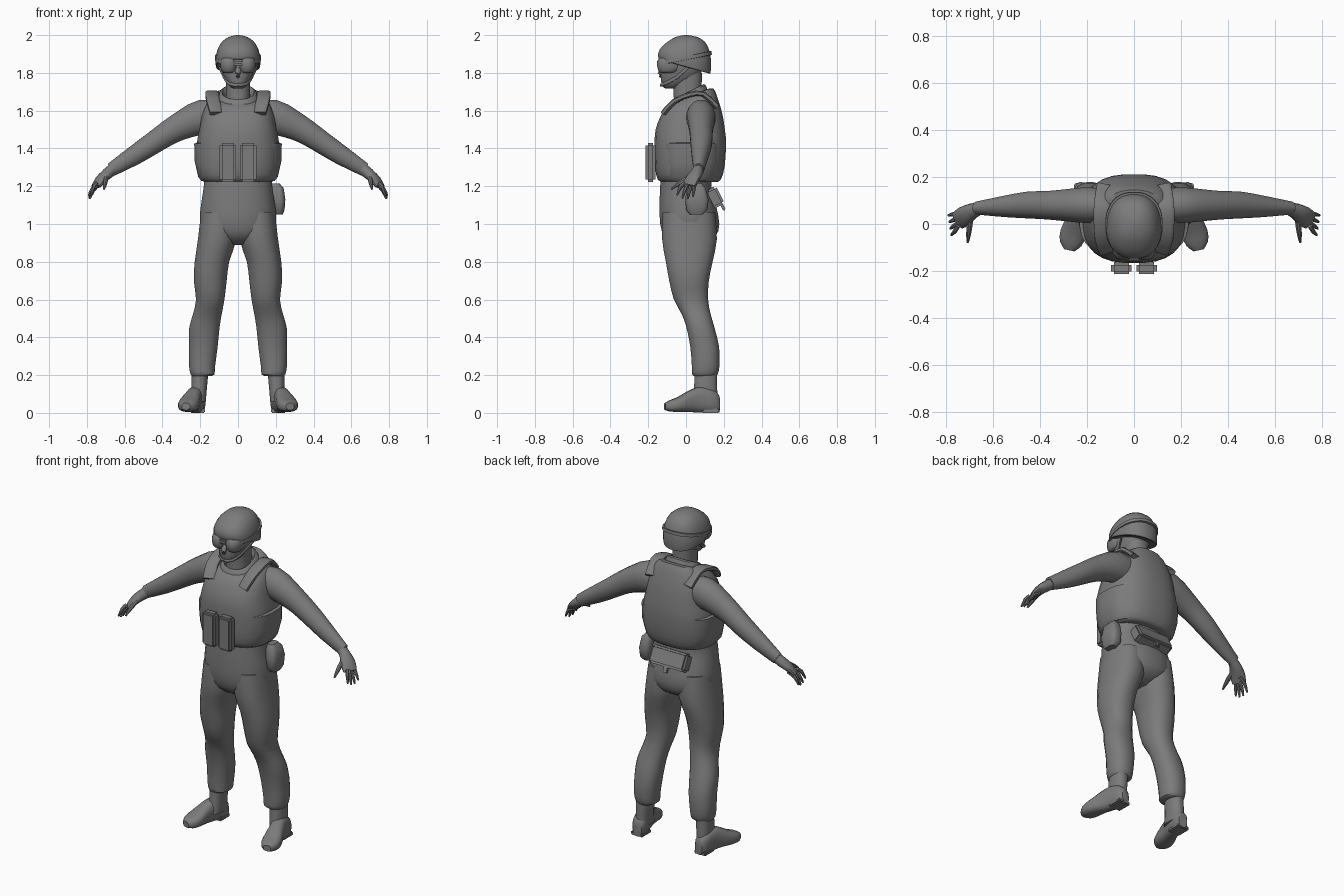
import bpy, bmesh, math
from mathutils import Vector, Matrix

grey = bpy.data.materials.new("plain_grey")
grey.diffuse_color = (0.2, 0.2, 0.2, 1)
UP = Vector((0, 0, 1))


def finish(name, bm):
    bmesh.ops.recalc_face_normals(bm, faces=bm.faces)
    me = bpy.data.meshes.new(name)
    bm.to_mesh(me)
    bm.free()
    me.materials.append(grey)
    ob = bpy.data.objects.new(name, me)
    bpy.context.collection.objects.link(ob)
    return ob


def spline(keys, steps):
    """Smoothly fill in extra sections between the given ones."""
    out = []
    for i in range(len(keys) - 1):
        a, b, c, d = (keys[min(max(i + k, 0), len(keys) - 1)] for k in (-1, 0, 1, 2))
        for s in range(steps):
            t = s / steps
            out.append(tuple(0.5 * (2 * q + (r - p) * t + (2 * p - 5 * q + 4 * r - w) * t * t
                                    + (3 * q - p - 3 * r + w) * t ** 3)
                             for p, q, r, w in zip(a, b, c, d)))
    return out + [keys[-1]]


def unit_oval(n, power):
    for i in range(n):
        a = 2 * math.pi * (i + 0.5) / n
        c, s = math.cos(a), math.sin(a)
        yield (math.copysign(abs(c) ** (2 / power), c),
               math.copysign(abs(s) ** (2 / power), s))


def skin(name, rings):
    bm = bmesh.new()
    loops = [[bm.verts.new(p) for p in r] for r in rings]
    n = len(loops[0])
    for lo, hi in zip(loops, loops[1:]):
        for i in range(n):
            bm.faces.new((lo[i], lo[(i + 1) % n], hi[(i + 1) % n], hi[i]))
    bm.faces.new(loops[0])
    bm.faces.new(loops[-1])
    return finish(name, bm)


def loft(name, keys, side=1, power=2.3, n=20, steps=2):
    """Stacked ovals: z, centre x, half width, front y, back y, slope along y."""
    rings = []
    for z, cx, hw, yf, yb, tilt in spline(keys, steps):
        yc, hy = (yf + yb) / 2, (yb - yf) / 2
        rings.append([Vector((side * (cx + hw * u), yc + hy * v, z + tilt * hy * v))
                      for u, v in unit_oval(n, power)])
    return skin(name, rings)


def tube(name, keys, side=1, power=2, n=12, steps=2, upright=False):
    """Sections along a path: x, y, z, half width, half height."""
    pts = spline(keys, steps)
    rings = []
    for i, p in enumerate(pts):
        d = Vector(pts[min(i + 1, len(pts) - 1)][:3]) - Vector(pts[max(i - 1, 0)][:3])
        if upright:
            d.z = 0
        d.normalize()
        across = UP.cross(d).normalized()
        over = d.cross(across)
        ring = [Vector(p[:3]) + across * p[3] * u + over * p[4] * v
                for u, v in unit_oval(n, power)]
        rings.append([Vector((side * q.x, q.y, q.z)) for q in ring])
    return skin(name, rings)


def block(name, centre, size, rot=0, bevel=0.012):
    bm = bmesh.new()
    bmesh.ops.create_cube(bm, size=1)
    bmesh.ops.scale(bm, vec=size, verts=bm.verts)
    bmesh.ops.bevel(bm, geom=bm.edges[:], offset=bevel, segments=2, affect='EDGES')
    bmesh.ops.transform(bm, matrix=Matrix.Translation(centre) @ Matrix.Rotation(rot, 4, 'X'),
                        verts=bm.verts)
    return finish(name, bm)


# Hips and waist
loft("hips", [(0.89, 0, 0.05, -0.06, 0.08, 0), (0.93, 0, 0.15, -0.115, 0.155, 0),
              (1.0, 0, 0.203, -0.138, 0.178, 0), (1.1, 0, 0.198, -0.142, 0.16, 0),
              (1.2, 0, 0.183, -0.138, 0.135, 0), (1.28, 0, 0.18, -0.135, 0.15, 0)])

# Padded vest with a sloping neckline, and its wider side band
loft("vest", [(1.222, 0, 0.17, -0.125, 0.165, 0), (1.235, 0, 0.198, -0.15, 0.185, 0),
              (1.30, 0, 0.218, -0.165, 0.205, 0), (1.42, 0, 0.22, -0.167, 0.213, 0),
              (1.50, 0, 0.205, -0.162, 0.207, 0), (1.58, 0, 0.19, -0.135, 0.192, 0.05),
              (1.64, 0, 0.165, -0.108, 0.168, 0.2), (1.675, 0, 0.125, -0.085, 0.145, 0.38),
              (1.675, 0, 0.09, -0.07, 0.11, 0.42)], power=2.6, n=28)
loft("vest_side_band", [(1.228, 0, 0.195, -0.12, 0.165, 0), (1.25, 0, 0.212, -0.14, 0.18, 0),
                        (1.33, 0, 0.23, -0.145, 0.195, 0), (1.425, 0, 0.233, -0.145, 0.197, 0),
                        (1.435, 0, 0.21, -0.13, 0.18, 0)], power=2.8, n=28, steps=1)

# Neck, shirt collar and head
loft("neck", [(1.58, 0, 0.075, -0.07, 0.1, 0), (1.66, 0, 0.064, -0.065, 0.085, 0.2),
              (1.80, 0, 0.066, -0.07, 0.085, 0)])
loft("collar", [(1.64, 0, 0.118, -0.095, 0.125, 0.45), (1.69, 0, 0.098, -0.08, 0.105, 0.5),
                (1.70, 0, 0.085, -0.068, 0.095, 0.5), (1.67, 0, 0.07, -0.06, 0.085, 0.5)], steps=1)
loft("head", [(1.717, 0, 0.025, -0.11, -0.04, 0), (1.735, 0, 0.05, -0.128, 0.0, 0),
              (1.775, 0, 0.072, -0.134, 0.06, 0), (1.82, 0, 0.085, -0.132, 0.09, 0),
              (1.89, 0, 0.092, -0.125, 0.1, 0)])
tube("nose", [(0, -0.118, 1.83, 0.012, 0.01), (0, -0.138, 1.795, 0.016, 0.014),
              (0, -0.13, 1.778, 0.008, 0.008)], n=8)

# Helmet with goggles, strap and chin strap
loft("helmet", [(1.836, 0, 0.108, -0.135, 0.12, -0.28), (1.836, 0, 0.117, -0.146, 0.13, -0.28),
                (1.875, 0, 0.119, -0.148, 0.134, -0.2), (1.925, 0, 0.108, -0.132, 0.126, -0.08),
                (1.965, 0, 0.085, -0.098, 0.1, 0), (1.99, 0, 0.05, -0.055, 0.06, 0),
                (2.0, 0, 0.01, -0.01, 0.012, 0)], n=24)
loft("goggle_strap", [(1.868, 0, 0.114, -0.13, 0.13, 0.2), (1.869, 0, 0.123, -0.146, 0.138, 0.2),
                      (1.888, 0, 0.122, -0.146, 0.136, 0.2), (1.889, 0, 0.11, -0.13, 0.124, 0.2)],
     n=24, steps=1)
for s in (-1, 1):
    loft("goggle_lens", [(1.80, 0.048, 0.028, -0.135, -0.06, 0), (1.812, 0.048, 0.042, -0.148, -0.03, 0),
                         (1.855, 0.047, 0.048, -0.155, -0.02, 0), (1.88, 0.046, 0.04, -0.14, -0.03, 0)],
         s, n=16)
    tube("chin_strap", [(s * 0.098, 0.01, 1.83, 0.005, 0.009), (s * 0.073, -0.05, 1.775, 0.005, 0.009),
                        (s * 0.045, -0.115, 1.742, 0.006, 0.009), (0, -0.133, 1.735, 0.006, 0.009)], n=8)
block("goggle_bridge", (0, -0.138, 1.855), (0.06, 0.03, 0.03), bevel=0.008)

# Vest pouches on the chest, hip and back
for s in (-1, 1):
    block("chest_pouch", (s * 0.054, -0.188, 1.325), (0.088, 0.052, 0.205))
loft("hip_pouch", [(1.05, 0.215, 0.022, 0.02, 0.09, 0), (1.075, 0.212, 0.035, 0.0, 0.115, 0),
                   (1.13, 0.213, 0.038, -0.005, 0.12, 0), (1.19, 0.208, 0.034, 0.005, 0.105, 0),
                   (1.215, 0.2, 0.02, 0.02, 0.085, 0)], power=3.2, n=16, steps=1)
block("back_pouch", (0, 0.15, 1.14), (0.24, 0.07, 0.105), rot=math.radians(27))
block("back_pouch_tab", (0, 0.195, 1.09), (0.03, 0.016, 0.04), rot=math.radians(27), bevel=0.004)

for s in (-1, 1):
    # Vest shoulder strap
    tube("shoulder_strap", [(0.115, -0.115, 1.585, 0.036, 0.014), (0.132, -0.06, 1.65, 0.036, 0.014),
                            (0.137, 0.02, 1.685, 0.036, 0.014), (0.135, 0.09, 1.688, 0.036, 0.014),
                            (0.12, 0.16, 1.62, 0.04, 0.014)], s, power=4)
    # Sleeve
    tube("arm", [(0.10, 0.075, 1.56, 0.07, 0.09), (0.19, 0.08, 1.565, 0.078, 0.095),
                 (0.28, 0.08, 1.53, 0.07, 0.08), (0.36, 0.08, 1.488, 0.062, 0.068),
                 (0.45, 0.081, 1.428, 0.058, 0.06), (0.55, 0.075, 1.362, 0.046, 0.052),
                 (0.67, 0.068, 1.288, 0.028, 0.037)], s, n=16)
    # Hand with four fingers and a thumb
    tube("palm", [(0.645, 0.07, 1.302, 0.024, 0.032), (0.69, 0.055, 1.268, 0.034, 0.03),
                  (0.725, 0.032, 1.235, 0.044, 0.024), (0.752, 0.014, 1.20, 0.04, 0.014)], s)
    for k, drop in enumerate((0.012, 0, 0.003, 0.018)):
        o = k - 1.5
        tube("finger", [(0.738 + 0.008 * o, 0.02 - 0.019 * o, 1.215, 0.010, 0.011),
                        (0.766 - 0.002 * o, 0.006 - 0.024 * o, 1.178 + drop, 0.010, 0.011),
                        (0.785 - 0.004 * o, -0.005 - 0.028 * o, 1.134 + drop, 0.005, 0.005)], s, n=8)
    tube("thumb", [(0.695, 0.045, 1.255, 0.014, 0.016), (0.702, -0.015, 1.228, 0.013, 0.014),
                   (0.706, -0.05, 1.205, 0.010, 0.010), (0.709, -0.078, 1.185, 0.005, 0.005)], s, n=8)
    # Trouser leg, closed by a cuff at the ankle
    loft("trouser_leg", [(0.195, 0.195, 0.045, 0.045, 0.155, 0), (0.203, 0.188, 0.063, 0.032, 0.168, 0),
                         (0.25, 0.19, 0.07, 0.03, 0.178, 0), (0.35, 0.184, 0.077, 0.022, 0.176, 0),
                         (0.45, 0.178, 0.081, 0.002, 0.152, 0), (0.52, 0.163, 0.077, -0.022, 0.132, 0),
                         (0.6, 0.147, 0.076, -0.065, 0.118, 0), (0.7, 0.147, 0.088, -0.09, 0.122, 0),
                         (0.8, 0.138, 0.092, -0.108, 0.142, 0), (0.92, 0.11, 0.103, -0.128, 0.165, 0),
                         (1.06, 0.1, 0.097, -0.125, 0.155, 0)], s)
    # Boot
    loft("boot_shaft", [(0.06, 0.208, 0.038, 0.03, 0.168, 0), (0.14, 0.205, 0.042, 0.042, 0.166, 0),
                        (0.23, 0.2, 0.045, 0.045, 0.165, 0)], s, n=16)
    tube("boot_foot", [(0.208, 0.176, 0.045, 0.026, 0.043), (0.212, 0.15, 0.06, 0.041, 0.06),
                       (0.225, 0.08, 0.07, 0.043, 0.07), (0.243, 0.02, 0.062, 0.046, 0.058),
                       (0.26, -0.04, 0.045, 0.056, 0.04), (0.27, -0.085, 0.037, 0.047, 0.03),
                       (0.276, -0.112, 0.034, 0.022, 0.018)], s, power=2.7, n=16, upright=True)
    block("boot_heel", (s * 0.215, 0.13, 0.012), (0.08, 0.09, 0.024), bevel=0.006)

# Smooth shading with crisp edges kept
bpy.ops.object.select_all(action='SELECT')
bpy.context.view_layer.objects.active = bpy.context.selected_objects[0]
bpy.ops.object.shade_smooth_by_angle(angle=math.radians(40))
